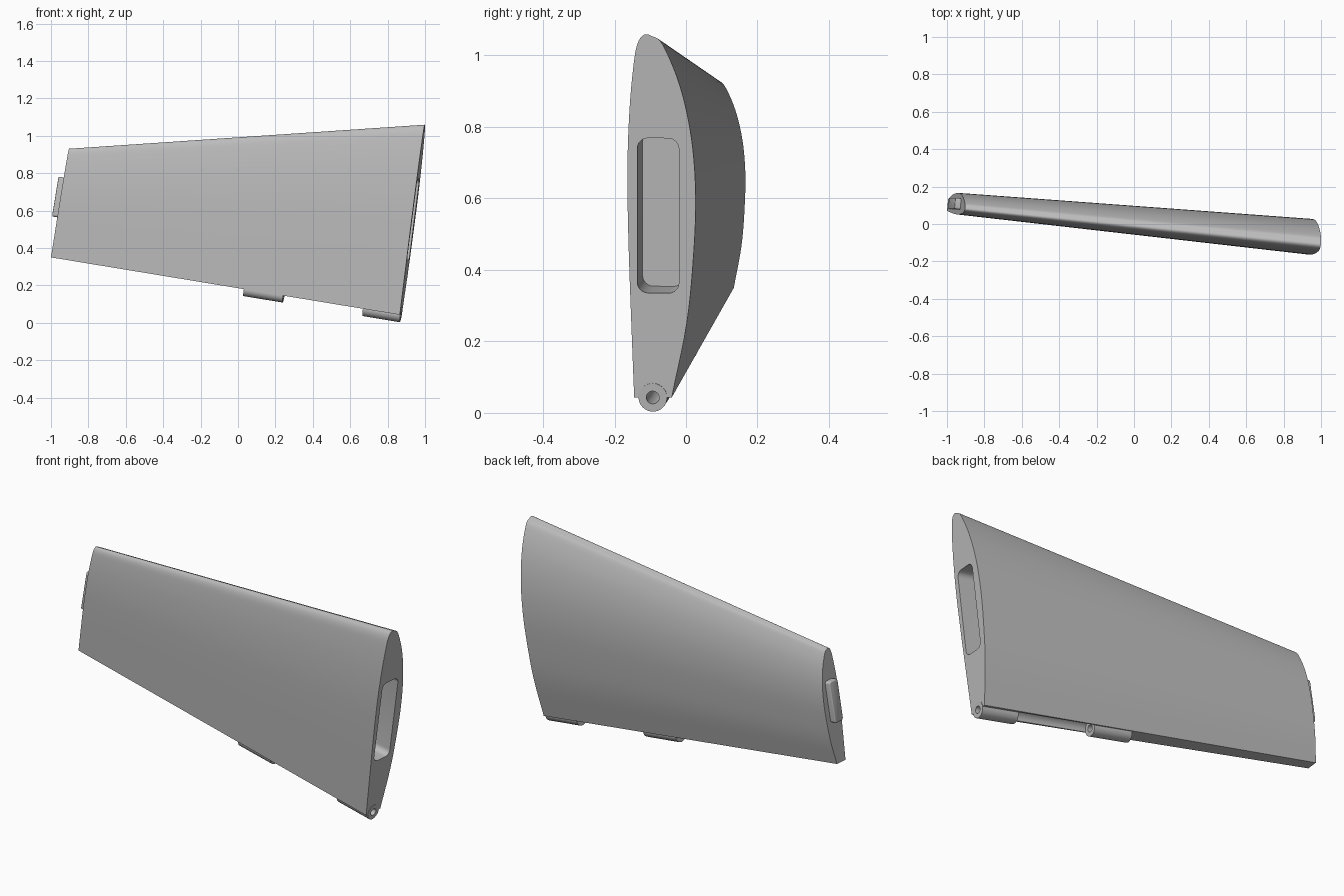
import bpy, bmesh, math
from mathutils import Vector, Matrix

if "Cube" in bpy.data.objects:
    bpy.data.objects.remove(bpy.data.objects["Cube"], do_unlink=True)

grey = bpy.data.materials.new("plain grey")
grey.use_nodes = True
colour = (0.5, 0.5, 0.5, 1)
grey.diffuse_color = colour
grey.node_tree.nodes["Principled BSDF"].inputs["Base Color"].default_value = colour


def make(name, bm):
    bmesh.ops.recalc_face_normals(bm, faces=bm.faces[:])
    mesh = bpy.data.meshes.new(name)
    bm.to_mesh(mesh)
    bm.free()
    ob = bpy.data.objects.new(name, mesh)
    bpy.context.collection.objects.link(ob)
    mesh.materials.append(grey)
    return ob


def activate(ob):
    bpy.ops.object.select_all(action='DESELECT')
    ob.select_set(True)
    bpy.context.view_layer.objects.active = ob


def cut(ob, cutter):
    cutter.hide_render = True
    mod = ob.modifiers.new("cut", 'BOOLEAN')
    mod.operation, mod.solver, mod.object = 'DIFFERENCE', 'EXACT', cutter
    activate(ob)
    bpy.ops.object.modifier_apply(modifier=mod.name)


def tube(name, a, b, radius):
    # Solid cylinder between two points
    bm = bmesh.new()
    d = b - a
    rot = d.to_track_quat('Z', 'Y').to_matrix().to_4x4()
    bmesh.ops.create_cone(bm, cap_ends=True, segments=40, radius1=radius, radius2=radius,
                          depth=d.length, matrix=Matrix.Translation((a + b) / 2) @ rot)
    return make(name, bm)


def block(name, centre, size, slope, corner, soften=0):
    # Rounded block whose local x is square to a sloped end face
    nx = Vector((1, -0.1, -slope)).normalized()
    nz = Vector((slope, 0, 1)).normalized()
    ny = nz.cross(nx).normalized()
    nz = nx.cross(ny)
    bm = bmesh.new()
    bmesh.ops.create_cube(bm, size=1, matrix=Matrix.Diagonal((*size, 1)))
    along = [e for e in bm.edges if abs(e.verts[0].co.x - e.verts[1].co.x) > 1e-4]
    bmesh.ops.bevel(bm, geom=along, offset=corner, segments=6, profile=0.5, affect='EDGES')
    if soften:
        rim = [e for e in bm.edges if all(v.co.x < 0 for v in e.verts)]
        bmesh.ops.bevel(bm, geom=rim, offset=soften, segments=3, profile=0.5, affect='EDGES')
    basis = Matrix((nx, ny, nz)).transposed().to_4x4()
    bm.transform(Matrix.Translation(centre) @ basis)
    return make(name, bm)


def spline(pts, steps=5):
    # Smooth curve through the profile points
    p = [Vector(q) for q in pts]
    p = [2 * p[0] - p[1]] + p + [2 * p[-1] - p[-2]]
    out = []
    for i in range(1, len(p) - 2):
        m0, m1 = (p[i + 1] - p[i - 1]) / 2, (p[i + 2] - p[i]) / 2
        for k in range(steps):
            t = k / steps
            out.append(p[i] * (2*t**3 - 3*t*t + 1) + m0 * (t**3 - 2*t*t + t)
                       + p[i + 1] * (3*t*t - 2*t**3) + m1 * (t**3 - t*t))
    return out + [p[-2]]


# Main panel: airfoil section (y, z) lofted from wide end to narrow end
profile = spline([(-0.145, 0.043), (-0.153, 0.25), (-0.161, 0.48), (-0.164, 0.68),
                  (-0.158, 0.85), (-0.146, 0.98), (-0.135, 1.035), (-0.117, 1.058),
                  (-0.095, 1.054), (-0.065, 1.03), (-0.017, 0.915), (0.015, 0.77),
                  (0.027, 0.61), (0.021, 0.44), (0.002, 0.25), (-0.04, 0.043)])
bm = bmesh.new()
wide, narrow = [], []
for y, z in profile:
    t = (z - 0.043) / 1.015
    wide.append(bm.verts.new((0.865 + 0.128 * (z - 0.043) + 0.1 * (y + 0.145), y, z)))
    y2 = 0.164 + 0.6 * (y - 0.027) + 0.01 * (1 - t) ** 2
    z2 = 0.35 + 0.58 * t
    narrow.append(bm.verts.new((-1 + 0.164 * (z2 - 0.35) + 0.1 * (y2 - 0.07), y2, z2)))
for i in range(len(wide)):
    j = (i + 1) % len(wide)
    bm.faces.new((wide[i], wide[j], narrow[j], narrow[i]))
bm.faces.new(wide)
bm.faces.new(narrow)
panel = make("wing_panel", bm)

# Hinge line along the lower edge
start, end = Vector((0.872, -0.093, 0.043)), Vector((-0.995, 0.103, 0.35))


def at(x):
    return start.lerp(end, (start.x - x) / (start.x - end.x))


hinges = [tube("outer_hinge_barrel", at(0.872), at(0.672), 0.04),
          tube("middle_hinge_barrel", at(0.245), at(0.035), 0.038)]

# Pocket, hinge groove and pin hole
pocket = block("pocket_cutter", Vector((0.936, -0.078, 0.552)), (0.3, 0.117, 0.437), 0.128, 0.03)
groove = tube("groove_cutter", at(0.677), at(0.24), 0.04)
pin = tube("pin_cutter", at(0.92), at(0.02), 0.018)
for cutter in (pocket, groove, pin):
    cut(panel, cutter)
for hinge in hinges:
    cut(hinge, pin)
for cutter in (pocket, groove, pin):
    bpy.data.objects.remove(cutter, do_unlink=True)

# Locating tab on the narrow end
tab = block("end_tab", Vector((-0.945, 0.107, 0.67)), (0.06, 0.06, 0.215), 0.164, 0.012, 0.005)

for ob in [panel, tab] + hinges:
    activate(ob)
    bpy.ops.object.shade_smooth_by_angle(angle=math.radians(35))
